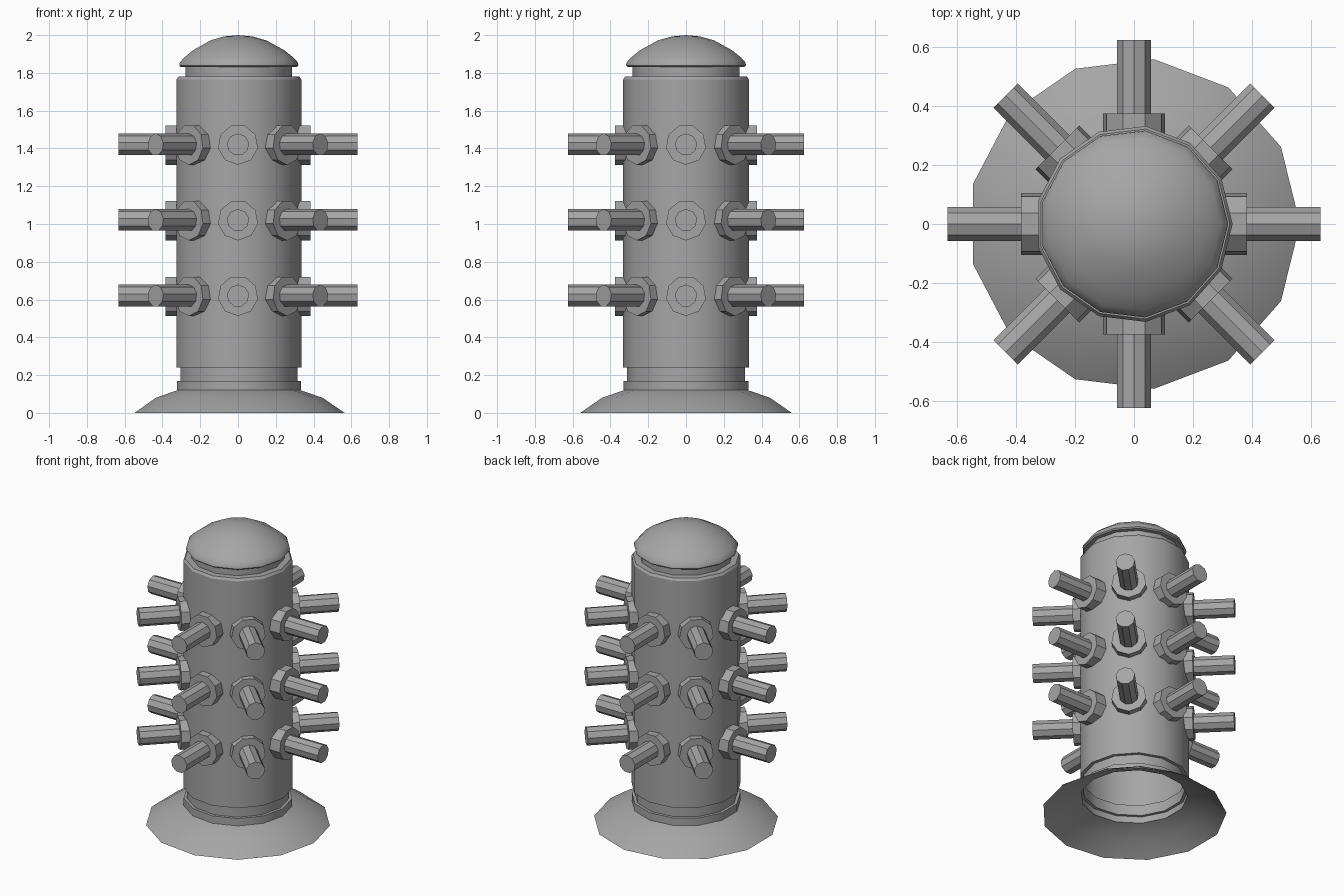
import bpy, bmesh, math
from mathutils import Matrix, Vector

cube = bpy.data.objects.get("Cube")
if cube:
    bpy.data.objects.remove(cube, do_unlink=True)

metal = bpy.data.materials.new("grey_metal")
metal.use_nodes = True
GREY = (0.38, 0.38, 0.38, 1)
metal.diffuse_color = GREY
metal.node_tree.nodes["Principled BSDF"].inputs["Base Color"].default_value = GREY


def finish(name, bm):
    mesh = bpy.data.meshes.new(name)
    bm.to_mesh(mesh)
    bm.free()
    obj = bpy.data.objects.new(name, mesh)
    mesh.materials.append(metal)
    bpy.context.collection.objects.link(obj)
    bpy.ops.object.select_all(action='DESELECT')
    obj.select_set(True)
    bpy.context.view_layer.objects.active = obj
    bpy.ops.object.shade_smooth_by_angle(angle=math.radians(32))
    return obj


def lathe(name, profile, sides=13):
    """Turn a (radius, height) profile, listed bottom to top, around z."""
    bm = bmesh.new()
    rings = []
    for r, z in profile:
        if r == 0:
            rings.append([bm.verts.new((0, 0, z))] * sides)
        else:
            rings.append([bm.verts.new((r * math.cos(math.tau * i / sides),
                                        r * math.sin(math.tau * i / sides), z))
                          for i in range(sides)])
    for low, high in zip(rings, rings[1:]):
        for i in range(sides):
            j = (i + 1) % sides
            corners = [low[i], low[j], high[j], high[i]]
            bm.faces.new(list(dict.fromkeys(corners)))
    return finish(name, bm)


def prism(bm, radius, start, end, height, angle, roll, sides=9):
    """Nine-sided rod pointing outward from the column axis."""
    matrix = (Matrix.Translation((0, 0, height))
              @ Matrix.Rotation(angle, 4, 'Z')
              @ Matrix.Translation(((start + end) / 2, 0, 0))
              @ Matrix.Rotation(math.pi / 2, 4, 'Y')
              @ Matrix.Rotation(roll, 4, 'Z'))
    new = bmesh.ops.create_cone(bm, cap_ends=True, segments=sides, radius1=radius,
                                radius2=radius, depth=end - start)["verts"]
    # Put one corner straight up or straight down
    top = matrix.to_3x3() @ Vector(new[0].co.xy.to_3d())
    spin = math.atan2(top.z, top.dot(Vector((-math.sin(angle), math.cos(angle), 0))))
    goal = math.pi / 2 if roll == 0 else -math.pi / 2
    fix = (Matrix.Translation((0, 0, height)) @ Matrix.Rotation(goal - spin, 4,
           Vector((math.cos(angle), math.sin(angle), 0))) @ Matrix.Translation((0, 0, -height)))
    bmesh.ops.transform(bm, matrix=fix @ matrix, verts=new)


# Flared open foot
lathe("base_flange", [(0.564, 0), (0.448, 0.08), (0.325, 0.122)])

# Hollow column with grooves at the foot and neck
lathe("column", [(0.333, 0.12), (0.333, 0.17), (0.314, 0.17), (0.314, 0.24),
                 (0.335, 0.24), (0.335, 1.765), (0.325, 1.78),
                 (0.285, 1.78), (0.285, 1.835)])

# Domed cap
lathe("dome_cap", [(0.28, 1.832), (0.312, 1.832), (0.32, 1.84), (0.317, 1.855),
                   (0.295, 1.88), (0.245, 1.92), (0.15, 1.972), (0.075, 1.993), (0, 2.0)])

# Three rows of eight pegs, each set in a collar
DIRECTIONS = ("left", "back_left", "back", "back_right",
              "right", "front_right", "front", "front_left")
for row, height in zip(("lower", "middle", "upper"), (0.62, 1.02, 1.42)):
    for step, side in enumerate(DIRECTIONS):
        angle = step * math.pi / 4
        reach = 0.617 if step % 2 else (0.625 if step % 4 else 0.633)
        bm = bmesh.new()
        prism(bm, 0.059, 0.3, reach, height, angle, 0)
        finish(f"{row}_{side}_peg", bm)
        bm = bmesh.new()
        prism(bm, 0.107, 0.29, reach - 0.249, height, angle, math.pi)
        finish(f"{row}_{side}_collar", bm)
